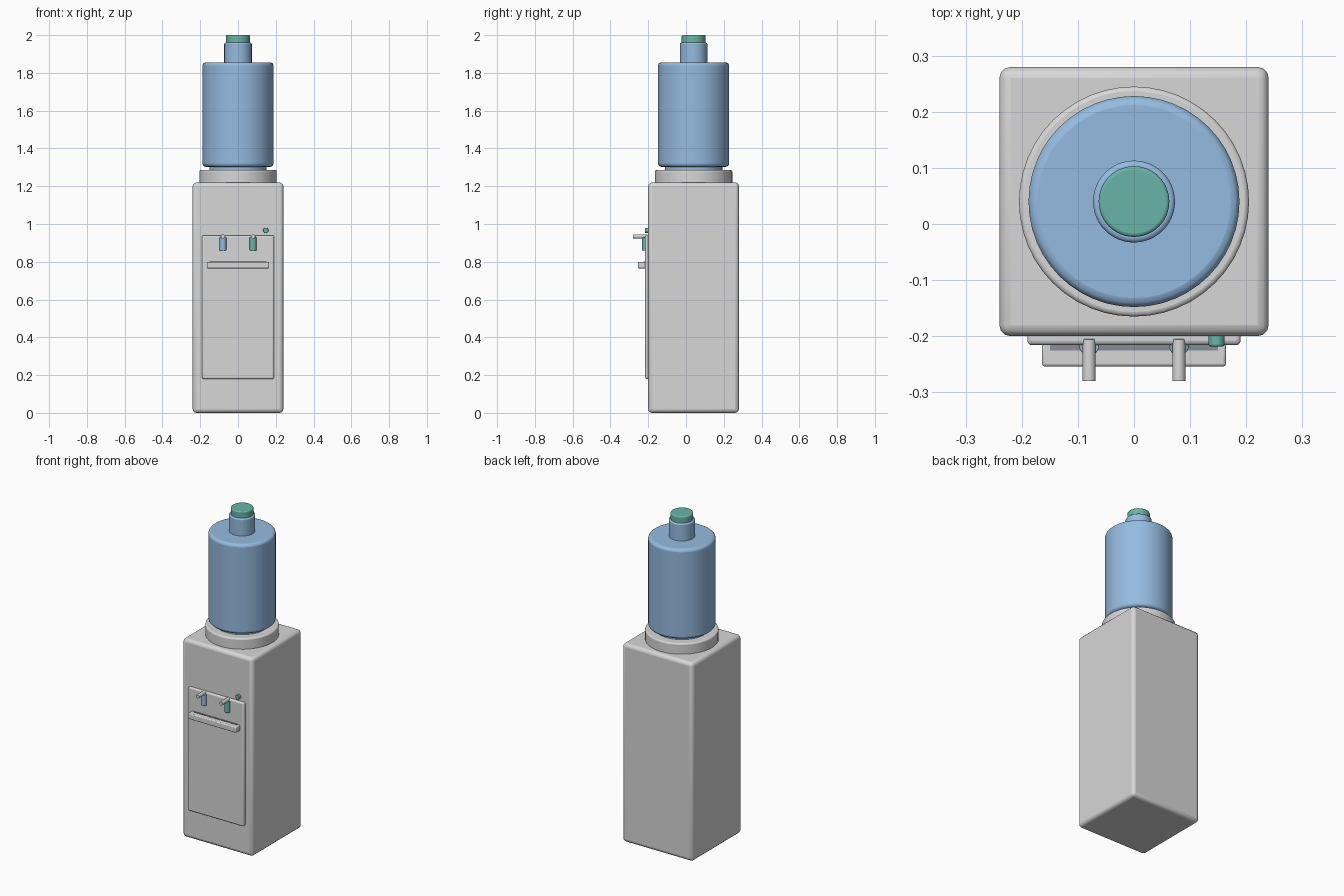
import bpy
import math

if "Cube" in bpy.data.objects:
    bpy.data.objects.remove(bpy.data.objects["Cube"], do_unlink=True)


def make_material(name, rgb):
    mat = bpy.data.materials.new(name)
    mat.use_nodes = True
    mat.diffuse_color = (*rgb, 1)
    mat.node_tree.nodes["Principled BSDF"].inputs["Base Color"].default_value = (*rgb, 1)
    return mat


GREY = make_material("light grey plastic", (0.68, 0.68, 0.68))
BLUE = make_material("water blue", (0.30, 0.50, 0.75))
GREEN = make_material("teal green", (0.14, 0.46, 0.39))
DARK = make_material("slate grey", (0.25, 0.27, 0.31))


def finish(name, mat, bevel):
    ob = bpy.context.object
    ob.name = name
    ob.data.materials.append(mat)
    bpy.ops.object.transform_apply(location=False, rotation=True, scale=True)
    if bevel:
        mod = ob.modifiers.new("soft edges", "BEVEL")
        mod.width = bevel
        mod.segments = 3
        mod.limit_method = "ANGLE"
        mod.angle_limit = math.radians(40)
    bpy.ops.object.shade_smooth_by_angle(angle=math.radians(35))
    return ob


def box(name, mat, x, y, z, bevel=0.0):
    """Box given by its (low, high) range on each axis."""
    ranges = (x, y, z)
    bpy.ops.mesh.primitive_cube_add(size=1, location=[(a + b) / 2 for a, b in ranges])
    bpy.context.object.scale = [b - a for a, b in ranges]
    return finish(name, mat, bevel)


def upright(name, mat, radius, z, x=0.0, y=0.04, bevel=0.0):
    """Vertical cylinder between two heights."""
    bpy.ops.mesh.primitive_cylinder_add(vertices=48, radius=radius, depth=z[1] - z[0],
                                        location=(x, y, sum(z) / 2))
    return finish(name, mat, bevel)


def forward(name, mat, radius, x, y, z, bevel=0.0):
    """Cylinder lying along the y axis."""
    bpy.ops.mesh.primitive_cylinder_add(vertices=32, radius=radius, depth=y[1] - y[0],
                                        location=(x, sum(y) / 2, z),
                                        rotation=(math.pi / 2, 0, 0))
    return finish(name, mat, bevel)


# Cabinet and front panel
box("cabinet", GREY, (-0.24, 0.24), (-0.2, 0.28), (0, 1.22), 0.02)
box("front_panel", GREY, (-0.19, 0.19), (-0.216, -0.19), (0.18, 0.94), 0.008)

# Drip tray with its grille strip
box("drip_tray", GREY, (-0.164, 0.164), (-0.254, -0.21), (0.765, 0.8), 0.005)
box("tray_grille", DARK, (-0.15, 0.15), (-0.225, -0.214), (0.796, 0.802))

# Taps with levers
for side, x, mat in (("right", -0.08, BLUE), ("left", 0.08, GREEN)):
    upright(side + "_tap", mat, 0.018, (0.86, 0.93), x, -0.216, 0.002)
    forward(side + "_tap_lever", GREY, 0.0115, x, (-0.28, -0.205), 0.934, 0.001)

# Indicator light
forward("indicator_light", GREEN, 0.014, 0.147, (-0.218, -0.195), 0.966, 0.003)

# Bottle on its collar
upright("bottle_collar", GREY, 0.205, (1.21, 1.285), bevel=0.008)
upright("bottle_foot", BLUE, 0.152, (1.275, 1.32))
upright("bottle_body", BLUE, 0.188, (1.303, 1.855), bevel=0.016)
upright("bottle_neck", BLUE, 0.073, (1.84, 1.96), bevel=0.008)
upright("bottle_cap", GREEN, 0.063, (1.95, 2.0), bevel=0.006)
